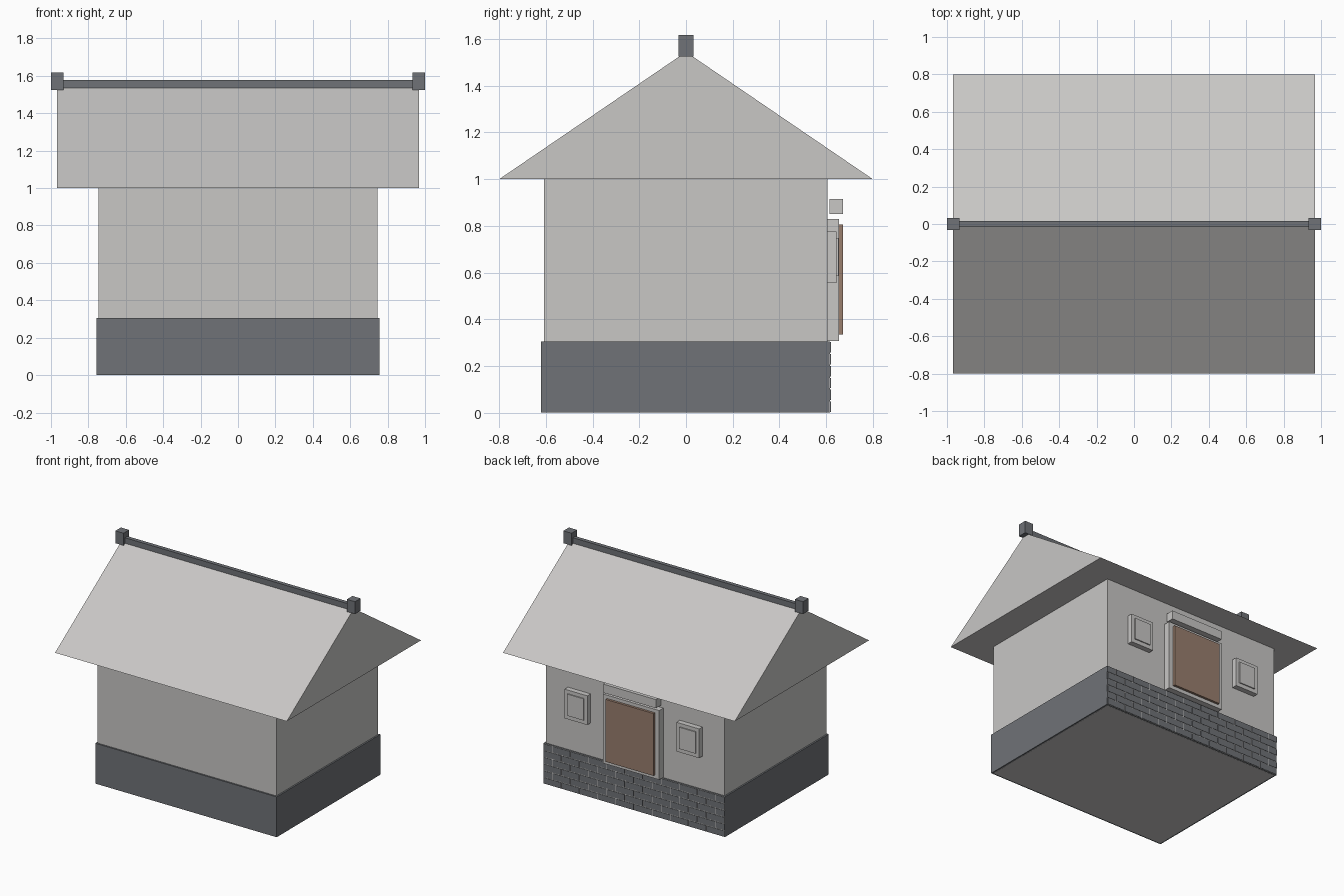
import bpy, bmesh
from mathutils import Vector

cube = bpy.data.objects.get("Cube")
if cube:
    bpy.data.objects.remove(cube, do_unlink=True)


def material(name, rgb):
    m = bpy.data.materials.new(name)
    m.use_nodes = True
    colour = (*rgb, 1.0)
    m.diffuse_color = colour
    bsdf = next(n for n in m.node_tree.nodes if n.type == 'BSDF_PRINCIPLED')
    bsdf.inputs["Base Color"].default_value = colour
    bsdf.inputs["Roughness"].default_value = 0.8
    return m


PLASTER = material("pale grey plaster", (0.58, 0.57, 0.56))
SLATE = material("dark slate", (0.16, 0.17, 0.185))
WOOD = material("brown wood", (0.32, 0.21, 0.155))


def add_box(bm, x, y, z):
    """Add a box given (min, max) ranges on each axis."""
    verts = bmesh.ops.create_cube(bm, size=1)["verts"]
    for v in verts:
        v.co = Vector([(a + b) / 2 + c * (b - a) for c, (a, b) in zip(v.co, (x, y, z))])


def finish(name, bm, mat):
    bmesh.ops.recalc_face_normals(bm, faces=bm.faces)
    mesh = bpy.data.meshes.new(name)
    bm.to_mesh(mesh)
    bm.free()
    mesh.materials.append(mat)
    ob = bpy.data.objects.new(name, mesh)
    bpy.context.collection.objects.link(ob)
    return ob


def box(name, x, y, z, mat):
    bm = bmesh.new()
    add_box(bm, x, y, z)
    return finish(name, bm, mat)


# House body and plinth
box("walls", (-0.745, 0.745), (-0.608, 0.605), (0, 1.0), PLASTER)
box("plinth", (-0.757, 0.757), (-0.62, 0.615), (0.001, 0.305), SLATE)

# Brick facing on the door side: mortar sheet with running-bond bricks
box("mortar", (-0.755, 0.755), (0.615, 0.617), (0.001, 0.304), PLASTER)
W, ROWS, GAP, EDGE = 0.1514, 6, 0.006, 0.757
row_h = 0.305 / ROWS
bm = bmesh.new()
for r in range(ROWS):
    start = -EDGE - (W / 2 if r % 2 else 0)
    for c in range(11):
        x0 = max(start + c * W + GAP / 2, -EDGE)
        x1 = min(start + (c + 1) * W - GAP / 2, EDGE)
        if x1 - x0 > 0.01:
            add_box(bm, (x0, x1), (0.6155, 0.62),
                    (r * row_h + GAP / 2, (r + 1) * row_h - GAP / 2))
finish("facing_bricks", bm, SLATE)

# Gabled roof: triangular profile extruded along x
bm = bmesh.new()
profile = [(-0.8, 1.0), (0.8, 1.0), (0, 1.545)]
face = bm.faces.new([bm.verts.new((-0.967, y, z)) for y, z in profile])
ext = bmesh.ops.extrude_face_region(bm, geom=[face])["geom"]
bmesh.ops.translate(bm, vec=(1.934, 0, 0),
                    verts=[g for g in ext if isinstance(g, bmesh.types.BMVert)])
finish("roof", bm, PLASTER)

# Ridge beam with an end block on each gable
box("ridge_beam", (-0.95, 0.95), (-0.015, 0.015), (1.535, 1.577), SLATE)
for side, s in (("left", 1), ("right", -1)):
    box(side + "_ridge_block", sorted((0.932 * s, 1.0 * s)), (-0.033, 0.033),
        (1.525, 1.618), SLATE)

# Door with surround and lintel
box("door_surround", (-0.235, 0.235), (0.6, 0.655), (0.308, 0.83), PLASTER)
box("door_leaf", (-0.2, 0.2), (0.65, 0.673), (0.335, 0.805), WOOD)
box("door_lintel", (-0.22, 0.22), (0.615, 0.672), (0.85, 0.915), PLASTER)

# Windows either side of the door
for side, s in (("left", 1), ("right", -1)):
    cx = 0.467 * s
    box(side + "_window_frame", (cx - 0.095, cx + 0.095), (0.6, 0.645),
        (0.555, 0.775), PLASTER)
    box(side + "_window_panel", (cx - 0.068, cx + 0.068), (0.64, 0.653),
        (0.585, 0.748), PLASTER)
